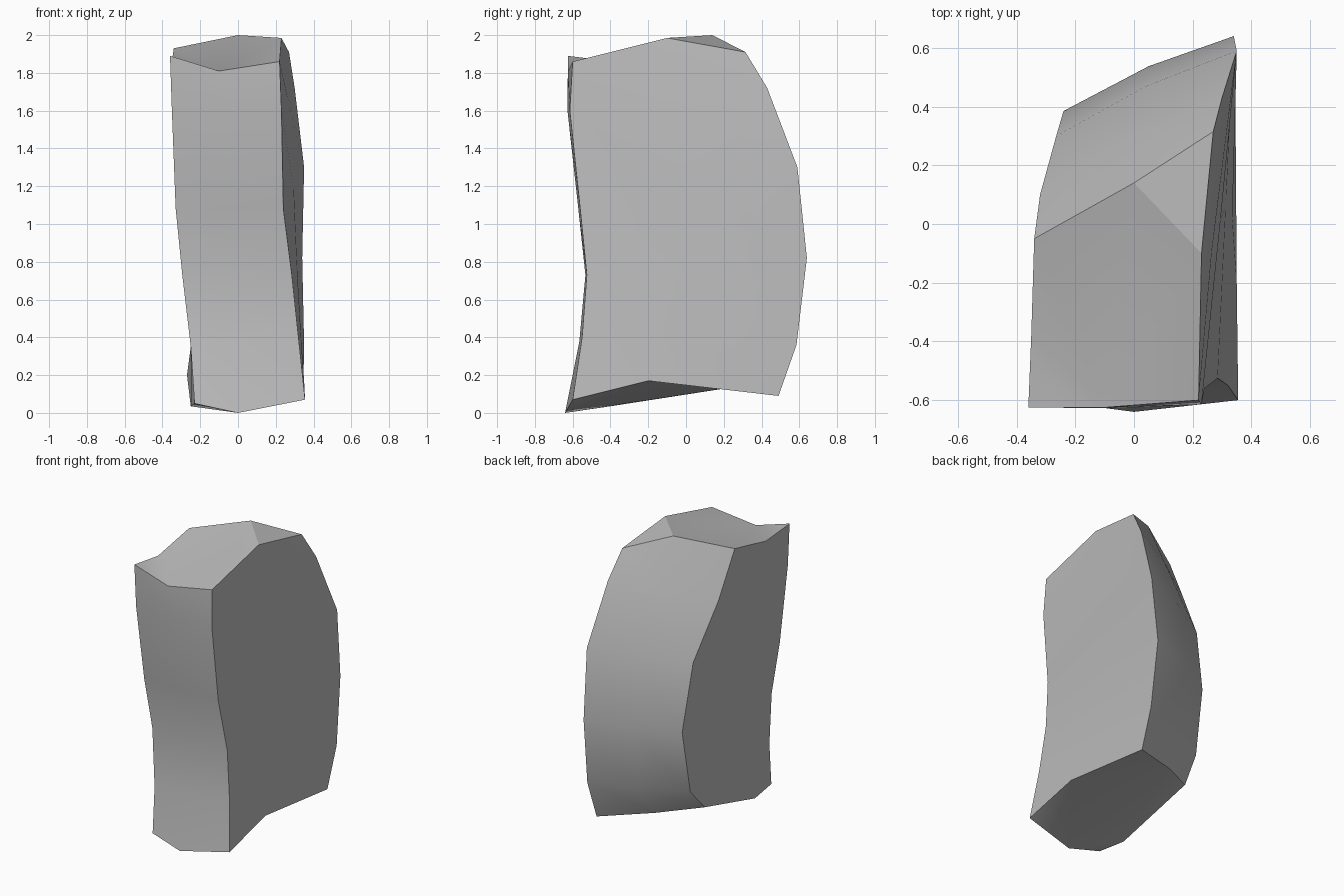
import bpy
import bmesh
import math
from mathutils import Vector

cube = bpy.data.objects.get("Cube")
if cube:
    bpy.data.objects.remove(cube, do_unlink=True)

# One plain stone colour
stone = bpy.data.materials.new("stone_grey")
stone.use_nodes = True
grey = (0.5, 0.5, 0.5, 1.0)
stone.diffuse_color = grey
stone.node_tree.nodes["Principled BSDF"].inputs["Base Color"].default_value = grey

# Four corner edges of the slab, each running from top to bottom
front_minus = [(-.36, -.625, 1.89), (-.35, -.62, 1.6), (-.33, -.56, 1.08),
               (-.295, -.52, .73), (-.25, -.56, .35), (-.23, -.61, .05)]
front_plus = [(.22, -.6, 1.86), (.23, -.615, 1.6), (.24, -.56, 1.08),
              (.285, -.525, .73), (.32, -.55, .4), (.355, -.6, .07)]
back_plus = [(.27, .315, 1.91), (.3, .43, 1.72), (.35, .59, 1.3),
             (.34, .64, .82), (.35, .585, .36), (.345, .49, .09)]
back_minus = [(-.34, -.05, 1.93), (-.32, .1, 1.62), (-.265, .3, 1.25),
              (-.24, .385, .79), (-.25, .31, .35), (-.27, .18, .2)]


def middle_edge(edge_a, edge_b, top, bottom, bulge=0.0):
    """Edge halfway between two corners, with its own rim points."""
    mid = [(Vector(a) + Vector(b)) / 2 + Vector((0, bulge, 0))
           for a, b in zip(edge_a, edge_b)]
    mid[0], mid[-1] = top, bottom
    return mid


# Edges in order around the slab, starting at the front
columns = [
    front_minus,
    middle_edge(front_minus, front_plus, (-.1, -.625, 1.81), (0, -.64, 0), -.01),
    front_plus,
    middle_edge(front_plus, back_plus, (.23, -.1, 1.985), (.35, -.2, .17)),
    back_plus,
    middle_edge(back_plus, back_minus, (0, .14, 2), (0, .34, .15), .025),
    back_minus,
    middle_edge(back_minus, front_minus, (-.35, -.38, 1.86), (-.25, -.4, .035)),
]

bm = bmesh.new()
grid = [[bm.verts.new(point) for point in column] for column in columns]

# Side walls
for i, column in enumerate(grid):
    following = grid[(i + 1) % len(grid)]
    for j in range(len(column) - 1):
        bm.faces.new((column[j], column[j + 1], following[j + 1], following[j]))

# Facets of the broken top and bottom
FL, F, FR, R, BR, B, BL, L = range(len(grid))
for facet in ((FL, F, L), (F, FR, R, B), (R, BR, B), (F, B, BL, L)):
    bm.faces.new([grid[i][0] for i in facet])
for facet in ((FL, F, L), (F, FR, R), (F, R, BR, B), (F, B, BL, L)):
    bm.faces.new([grid[i][-1] for i in reversed(facet)])
bmesh.ops.recalc_face_normals(bm, faces=bm.faces)

mesh = bpy.data.meshes.new("stone_slab")
bm.to_mesh(mesh)
bm.free()
mesh.materials.append(stone)
slab = bpy.data.objects.new("stone_slab", mesh)
bpy.context.collection.objects.link(slab)

# Smooth faces, crisp rims
bpy.ops.object.select_all(action="DESELECT")
slab.select_set(True)
bpy.context.view_layer.objects.active = slab
bpy.ops.object.shade_smooth_by_angle(angle=math.radians(30))
